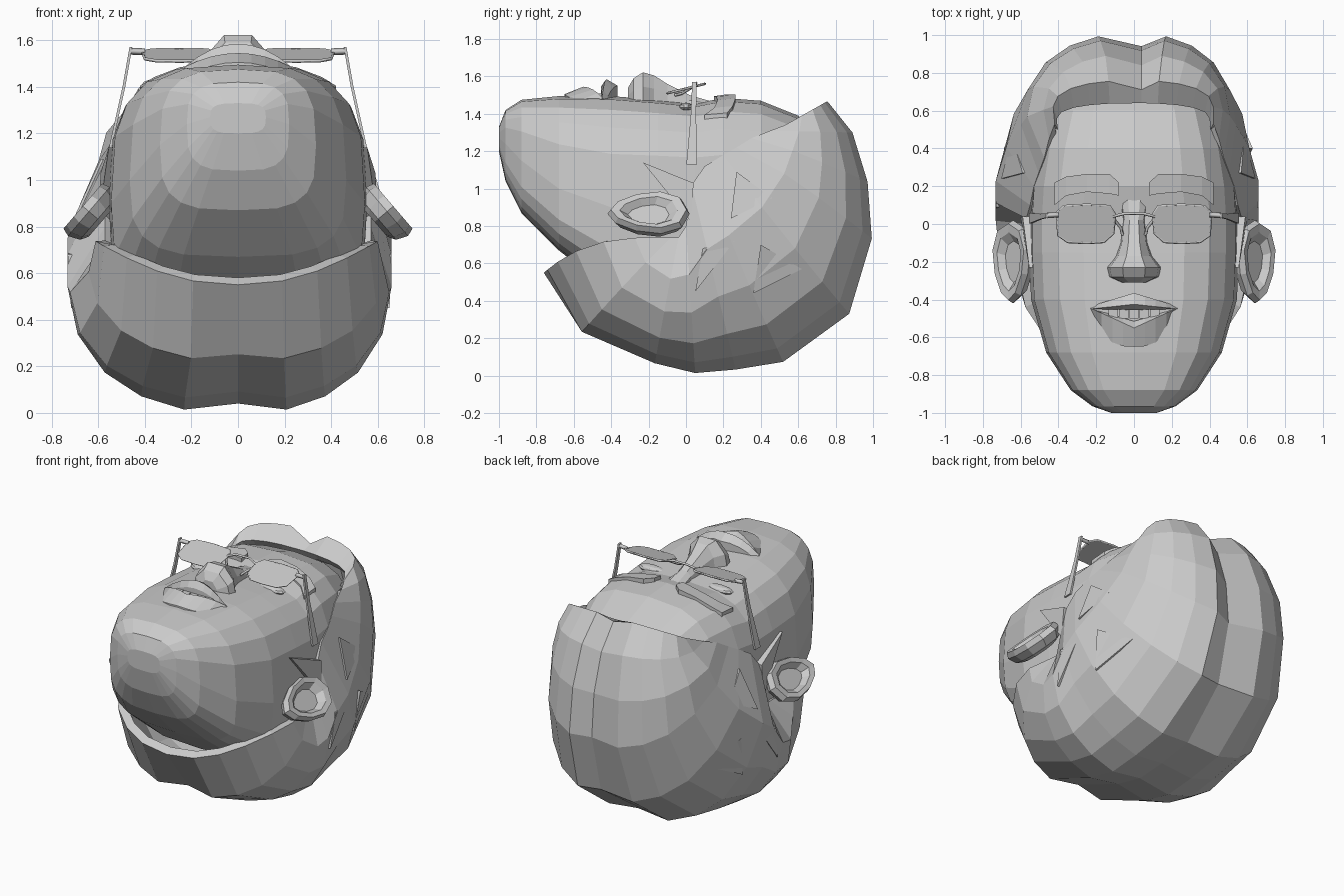
import bpy, bmesh, math
from mathutils import Vector
from mathutils.bvhtree import BVHTree

if "Cube" in bpy.data.objects:
    bpy.data.objects.remove(bpy.data.objects["Cube"])

grey = bpy.data.materials.new("plain grey")
grey.diffuse_color = (0.6, 0.6, 0.6, 1)
grey.use_nodes = True
grey.node_tree.nodes["Principled BSDF"].inputs["Base Color"].default_value = grey.diffuse_color


def make(name, verts, faces, recalc=True):
    me = bpy.data.meshes.new(name)
    me.from_pydata([tuple(v) for v in verts], [], faces)
    if recalc:
        bm = bmesh.new()
        bm.from_mesh(me)
        bmesh.ops.recalc_face_normals(bm, faces=bm.faces)
        bm.to_mesh(me)
        bm.free()
    me.materials.append(grey)
    ob = bpy.data.objects.new(name, me)
    bpy.context.collection.objects.link(ob)
    return ob


def loft(name, rings):
    """Closed rings joined in order, both ends capped."""
    n = len(rings[0])
    faces = [(i * n + j, i * n + (j + 1) % n, (i + 1) * n + (j + 1) % n, (i + 1) * n + j)
             for i in range(len(rings) - 1) for j in range(n)]
    last = (len(rings) - 1) * n
    faces += [tuple(range(n)), tuple(range(last, last + n))]
    return make(name, [v for r in rings for v in r], faces)


def tube(name, pts, radius, closed=False):
    cu = bpy.data.curves.new(name, 'CURVE')
    cu.dimensions = '3D'
    cu.bevel_depth = radius
    cu.bevel_resolution = 0
    cu.use_fill_caps = True
    sp = cu.splines.new('POLY')
    sp.points.add(len(pts) - 1)
    for p, co in zip(sp.points, pts):
        p.co = (*co, 1)
    sp.use_cyclic_u = closed
    cu.materials.append(grey)
    ob = bpy.data.objects.new(name, cu)
    bpy.context.collection.objects.link(ob)


def power(v, e):
    return math.copysign(abs(v) ** e, v)


# Face and skull: sections along y (y, half width, front z, back z, widest z)
rings = []
for y, w, zf, zb, zc in [(-1.0, .12, 1.33, 1.2, 1.27), (-.965, .22, 1.42, 1.04, 1.24),
                         (-.88, .335, 1.475, .87, 1.15), (-.68, .465, 1.495, .67, 1.0),
                         (-.4, .545, 1.495, .45, .9), (-.15, .555, 1.475, .35, .9),
                         (.05, .555, 1.455, .3, .9), (.2, .545, 1.485, .3, .9),
                         (.4, .51, 1.47, .3, .9), (.6, .45, 1.39, .35, .85),
                         (.8, .3, 1.15, .45, .8)]:
    ring = []
    for k in range(20):
        a = math.tau * k / 20
        c, s = math.cos(a), math.sin(a)
        e = 2 / 3.2 if s > 0 else 2 / 3.4
        ring.append((w * power(c, e), y, zc + power(s, e) * ((zf - zc) if s > 0 else (zc - zb))))
    rings.append(ring)
loft("face", rings)

# Hair shell: centre line (y, z), side edge (y, z), bulge width, edge x, roundness in y and z
rows = [(-.76, .55, -.12, .74, .6, .57, 1.0, 3.0), (-.57, .22, -.08, .74, .63, .57, .9, .95),
        (-.17, .05, -.04, .74, .65, .57, .78, .8), (.05, -.005, 0, .8, .66, .57, .75, .8),
        (.27, .01, .03, 1.02, .66, .57, .75, .76), (.53, .05, .1, 1.12, .66, .55, .85, .75),
        (.89, .31, .2, 1.18, .61, .53, .85, .8), (1.01, .72, .27, 1.22, .54, .505, .75, .9),
        (.985, 1.03, .35, 1.27, .51, .475, .75, .9), (.9, 1.3, .45, 1.31, .47, .45, .75, .8),
        (.76, 1.47, .53, 1.34, .42, .42, .65, .65), (.64, 1.39, .5, 1.31, .4, .405, .6, .65)]
angles = [-90, -76, -60, -43, -28, -14, 0, 14, 28, 43, 60, 76, 90]
verts, faces, n = [], [], len(angles)
for i, (py, pz, ey, ez, w, xe, ky, kz) in enumerate(rows):
    for a in angles:
        c = max(0.0, math.cos(math.radians(a)))
        x = w * power(math.sin(math.radians(max(-90, min(90, a * 1.15)))), .9)
        if a < 0:       # the left side is fuller
            x *= 1.02 if i < 2 or i > 8 else 1.11
        if abs(a) == 90:
            x = math.copysign(xe, a)
        y, z = ey + (py - ey) * c ** ky, ez + (pz - ez) * c ** kz
        if a == 0:      # parting groove
            x = .04 if i > 5 else 0
            if 0 < i < 11:
                g = .94 if i < 7 else .92
                y, z = .15 + (y - .15) * g, .75 + (z - .75) * g
        verts.append((x, y, z))
for i in range(len(rows) - 1):
    for j in range(n - 1):
        faces.append((i * n + j, (i + 1) * n + j, (i + 1) * n + j + 1, i * n + j + 1))
tree = BVHTree.FromPolygons([Vector(v) for v in verts], faces)
hair = make("hair", verts, faces, recalc=False)
shell = hair.modifiers.new("thickness", 'SOLIDIFY')
shell.thickness = .055
shell.offset = -1

# Pointed hair locks lying on the sides
locks = [[(.27, 1.09), (.24, .84), (.46, .95)], [(.09, .68), (.05, .45), (.26, .72)],
         [(.4, .7), (.36, .44), (.62, .57)]]
for side in (-1, 1):
    for lock in locks:
        out, inn = [], []
        for k, (y, z) in enumerate(lock):
            hit = tree.ray_cast(Vector((side * 2, y, z)), Vector((-side, 0, 0)))[0]
            x = abs(hit.x) if hit else .6
            out.append((side * (x + (.012 if k < 2 else 0)), y, z))
            inn.append((side * (x - .03), y, z))
        loft("hair_lock", [inn, out])
    # Sideburn
    tri = [(.54, -.23, 1.14), (.575, .04, 1.03), (.585, .03, .82)]
    loft("sideburn", [[(side * (x + d), y, z) for x, y, z in tri] for d in (-.04, .015)])

for side in (-1, 1):
    # Ear: tilted oval dish (scale, offset along the ear's facing direction)
    across, facing = Vector((.65, 0, -.76)), Vector((.76, 0, .65))
    rings = []
    for s, d in [(.6, -.07), (.85, -.05), (1, 0), (.92, .035), (.7, .03), (.5, -.005)]:
        ring = []
        for k in range(10):
            a = math.tau * k / 10
            u, v = math.cos(a), math.sin(a)
            p = Vector((.64, -.2, .865)) + across * (.135 * s * v * (1 + .25 * u))
            p += facing * d + Vector((0, .22 * s * u, 0))
            ring.append((side * p.x, p.y, p.z))
        rings.append(ring)
    loft("ear", rings)

    # Eyebrow
    rings = []
    for x, lo, hi in [(.08, .15, .22), (.13, .16, .265), (.25, .17, .265),
                      (.36, .15, .25), (.42, .1, .22)]:
        z = 1.505 - .1 * (x / .42) ** 3
        rings.append([(side * x, lo, z - .04), (side * x, lo, z - .01),
                      (side * x, hi, z), (side * x, hi, z - .04)])
    loft("eyebrow", rings)

    # Eye
    bm = bmesh.new()
    bmesh.ops.create_uvsphere(bm, u_segments=10, v_segments=6, radius=1)
    me = bpy.data.meshes.new("eye")
    bm.to_mesh(me)
    bm.free()
    me.materials.append(grey)
    eye = bpy.data.objects.new("eye", me)
    eye.location, eye.scale = (side * .25, .0, 1.435), (.1, .04, .025)
    bpy.context.collection.objects.link(eye)

    # Glasses: lens, rim, hinge tab and temple arm
    outline = [(.1, .05), (.13, .095), (.25, .102), (.37, .095), (.41, .06),
               (.4, -.06), (.35, -.095), (.25, -.1), (.16, -.095), (.11, -.05)]
    pts = [(side * x, y, 1.535 + .25 * y) for x, y in outline]
    loft("lens", [[(x, y, z + d) for x, y, z in pts] for d in (-.004, .004)])
    tube("lens_rim", pts, .007, True)
    tube("hinge_tab", [(side * .4, .05, 1.55), (side * .46, .045, 1.553)], .015)
    arm = []
    for x, y, z, h in [(.46, .045, 1.57, .012), (.49, .04, 1.4, .014), (.55, .03, 1.13, .028)]:
        arm.append([(side * (x + dx), y + dy, z) for dx, dy in
                    [(-.006, -h), (.006, -h), (.006, h), (-.006, h)]])
    loft("temple_arm", arm)
    tube("nose_pad", [(side * .11, .03, 1.54), (side * .07, -.02, 1.51), (side * .06, -.06, 1.5)], .008)
tube("glasses_bridge", [(-.11, .04, 1.545), (-.05, .055, 1.565), (.05, .055, 1.565),
                        (.11, .04, 1.545)], .008)

# Nose: sections down the ridge (y, half width, top z)
rings = []
for y, w, zt in [(.14, .08, 1.465), (.02, .06, 1.5), (-.1, .075, 1.56), (-.17, .1, 1.605),
                 (-.23, .15, 1.622), (-.28, .14, 1.59), (-.31, .07, 1.54)]:
    zm = 1.43 + (zt - 1.43) * .6
    rings.append([(u * w, y, z) for u, z in
                  [(-1, 1.43), (-.85, zm), (-.4, zt), (.4, zt), (.85, zm), (1, 1.43)]])
loft("nose", rings)

# Lips: sections across the mouth
for name in ("upper_lip", "lower_lip"):
    rings = []
    for k in range(-4, 5):
        t = abs(k) / 4
        x = .23 * k / 4
        if name == "upper_lip":
            top, bot, z = -.365 - .07 * t, -.455 + .005 * t, 1.585 - .1 * t * t
            crest = bot + .03 * (1 - t)
        else:
            top, bot, z = -.515 + .07 * t, -.65 + .19 * t ** 3, 1.545 - .06 * t * t
            crest = top - .035 * (1 - t)
        rings.append([(x, top, 1.42), (x, top, z - .035), (x, crest, z),
                      (x, bot, z - .04), (x, bot, 1.42)])
    loft(name, rings)

# Teeth
for k in range(-2, 3):
    box = [(k * .055 + dx, y) for dx, y in [(-.025, -.5), (.025, -.5), (.025, -.44), (-.025, -.44)]]
    loft("tooth", [[(x, y, z) for x, y in box] for z in (1.44, 1.51)])
